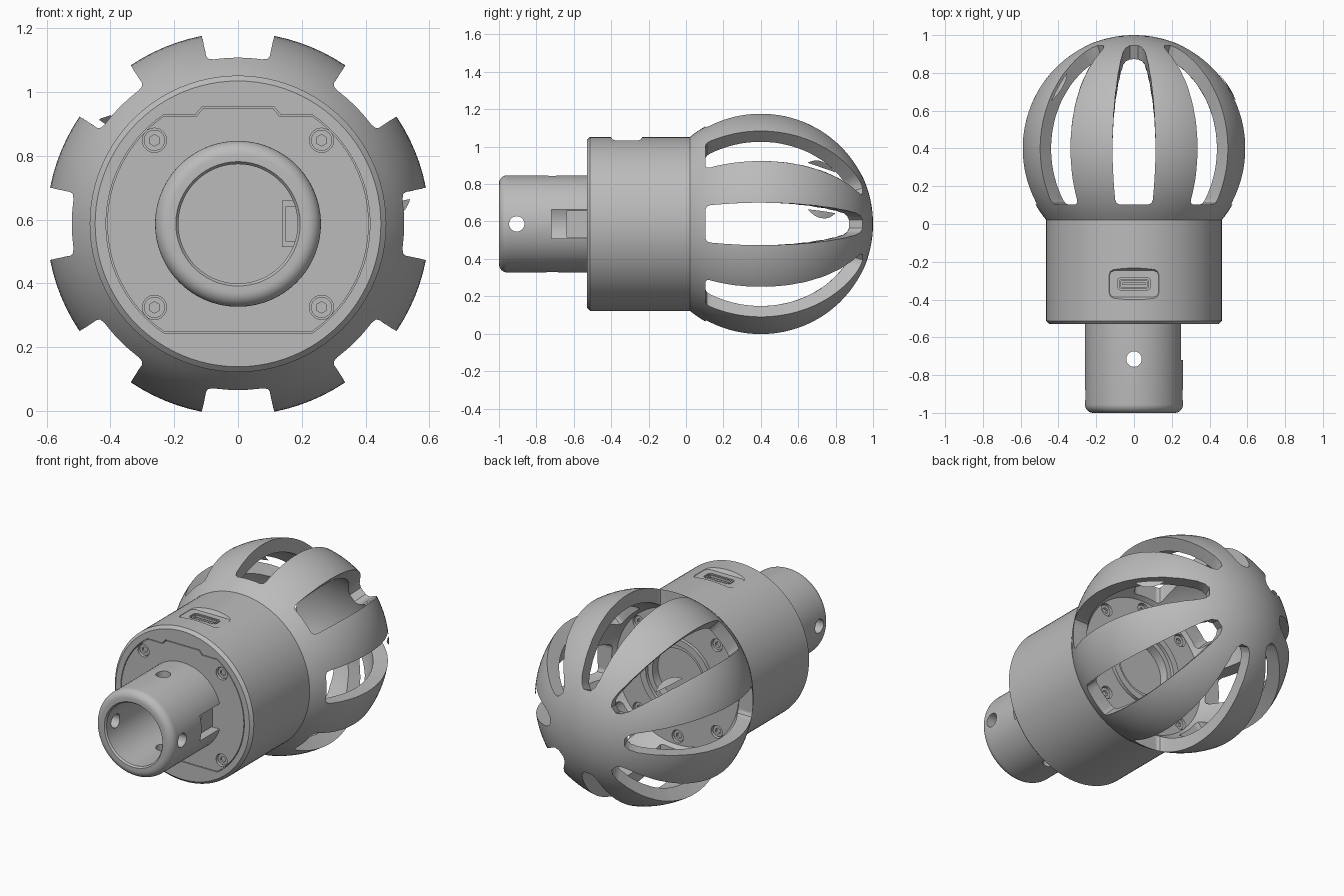
import bpy, bmesh
from math import sin, cos, pi, sqrt, asin, acos, atan2
from mathutils import Vector, Matrix

cube = bpy.data.objects.get("Cube")
if cube:
    bpy.data.objects.remove(cube, do_unlink=True)

AXIS_Z = 0.587            # height of the long axis
BALL_Y, R_OUT, R_IN = 0.4, 0.6, 0.52
R_BODY = 0.465

grey = bpy.data.materials.new("matte_grey")
grey.use_nodes = True
grey.diffuse_color = (0.5, 0.5, 0.5, 1)
grey.node_tree.nodes["Principled BSDF"].inputs["Base Color"].default_value = (0.5, 0.5, 0.5, 1)


def finish(bm, name):
    bmesh.ops.remove_doubles(bm, verts=bm.verts, dist=1e-5)
    bmesh.ops.recalc_face_normals(bm, faces=bm.faces)
    mesh = bpy.data.meshes.new(name)
    bm.to_mesh(mesh)
    bm.free()
    mesh.materials.append(grey)
    obj = bpy.data.objects.new(name, mesh)
    bpy.context.collection.objects.link(obj)
    obj.location.z = AXIS_Z
    return obj


def revolve(name, profile, steps=96, closed=True):
    """Turn a profile of (radius, y) points around the long axis."""
    bm = bmesh.new()
    vs = [bm.verts.new((r, y, 0)) for r, y in profile]
    edges = [bm.edges.new(p) for p in zip(vs, vs[1:])]
    if closed:
        edges.append(bm.edges.new((vs[-1], vs[0])))
    bmesh.ops.spin(bm, geom=vs + edges, cent=(0, 0, 0), axis=(0, 1, 0),
                   angle=2 * pi, steps=steps)
    bmesh.ops.remove_doubles(bm, verts=bm.verts, dist=1e-5)
    bmesh.ops.dissolve_degenerate(bm, edges=bm.edges, dist=1e-6)
    return finish(bm, name)


def loft(name, ring_a, ring_b):
    """Solid between two matching outlines."""
    bm = bmesh.new()
    a = [bm.verts.new(p) for p in ring_a]
    b = [bm.verts.new(p) for p in ring_b]
    n = len(a)
    bm.faces.new(a)
    bm.faces.new(b[::-1])
    for i in range(n):
        j = (i + 1) % n
        bm.faces.new((a[i], b[i], b[j], a[j]))
    return finish(bm, name)


def box(name, x, y, z):
    ring = [(x[0], y[0]), (x[1], y[0]), (x[1], y[1]), (x[0], y[1])]
    return loft(name, [(u, v, z[0]) for u, v in ring], [(u, v, z[1]) for u, v in ring])


def rod(name, start, end, radius, sides=32):
    bm = bmesh.new()
    s, e = Vector(start), Vector(end)
    rot = (e - s).to_track_quat('Z', 'Y').to_matrix().to_4x4()
    bmesh.ops.create_cone(bm, cap_ends=True, segments=sides, radius1=radius, radius2=radius,
                          depth=(e - s).length, matrix=Matrix.Translation((s + e) / 2) @ rot)
    return finish(bm, name)


def cut(obj, cutters):
    for c in cutters:
        c.hide_render = True
        mod = obj.modifiers.new("cut", 'BOOLEAN')
        mod.operation, mod.solver, mod.object = 'DIFFERENCE', 'EXACT', c
    bpy.context.view_layer.update()
    result = bpy.data.meshes.new_from_object(obj.evaluated_get(bpy.context.evaluated_depsgraph_get()))
    obj.modifiers.clear()
    obj.data = result
    for c in cutters:
        bpy.data.objects.remove(c, do_unlink=True)


def arc(radius, a0, a1, n):
    return [(radius * cos(a0 + (a1 - a0) * i / n), BALL_Y + radius * sin(a0 + (a1 - a0) * i / n))
            for i in range(n + 1)]


# Hollow ball cage
inner_end = asin((0.08 - BALL_Y) / R_IN)
outer = arc(R_OUT, -acos(R_BODY / R_OUT), pi / 2, 40)
base_y = outer[0][1]
inner = arc(R_IN, pi / 2, inner_end, 36)
cage = revolve("ball_cage", outer + inner + [(inner[-1][0], base_y)])

# Eight tapered slots: square to the axis in front, normal to the ball behind
half = [(0.103, 0.075), (0.112, 0.093), (0.13, 0.1), (0.2, 0.106), (0.3, 0.112), (0.4, 0.114),
        (0.5, 0.112), (0.6, 0.107), (0.7, 0.098), (0.8, 0.084), (0.87, 0.07),
        (0.915, 0.057), (0.935, 0.043), (0.945, 0.022)]
outline = half + [(y, -t) for y, t in reversed(half)]


def slot_ring(rho, turn):
    ring = []
    for y, t in outline:
        h = rho
        if y > BALL_Y:
            tilt = asin((y - BALL_Y) / R_OUT)
            y, h = BALL_Y + rho * sin(tilt), rho * cos(tilt)
        ring.append((h * sin(turn) + t * cos(turn), y, h * cos(turn) - t * sin(turn)))
    return ring


cut(cage, [loft("slot", slot_ring(0.4, k * pi / 4), slot_ring(0.7, k * pi / 4)) for k in range(8)])

# Main housing
FRONT = -0.53
housing = revolve("housing", [(0, FRONT), (R_BODY - 0.017, FRONT), (R_BODY, FRONT + 0.017),
                              (R_BODY, base_y), (0, base_y)], closed=False)


def plate_outline(gap):
    """Round plate with flat top and bottom, and a tab on top."""
    r, flat = 0.41 + gap, 0.338 + gap
    a = asin(flat / r)
    right = [(r * cos(-a + 2 * a * i / 24), r * sin(-a + 2 * a * i / 24)) for i in range(25)]
    right += [(0.13 + gap, flat), (0.11 + gap, flat + 0.024)]
    return right + [(-x, z) for x, z in reversed(right)]


def plate_solid(name, gap, y0, y1):
    pts = plate_outline(gap)
    return loft(name, [(x, y0, z) for x, z in pts], [(x, y1, z) for x, z in pts])


corners = [(x, z) for x in (-0.262, 0.262) for z in (-0.262, 0.262)]


def port_ring(w, d, c, z):
    """Outline with cut corners around the charging port."""
    pts = [(w - c, d), (w - c * 0.3, d - c * 0.3), (w, d - c)]
    pts += [(x, -y) for x, y in reversed(pts)]
    pts += [(-x, -y) for x, y in pts]
    return [(x, y - 0.317, z) for x, y in pts]


floor = 0.443
cut(housing, [
    plate_solid("pocket", 0.004, FRONT - 0.1, FRONT + 0.03),
    loft("recess", port_ring(0.13, 0.07, 0.025, floor), port_ring(0.16, 0.095, 0.03, floor + 0.04)),
    loft("port", port_ring(0.088, 0.033, 0.018, floor - 0.08), port_ring(0.088, 0.033, 0.018, floor + 0.01)),
])

# Charging port shell and tongue
socket = loft("port_shell", port_ring(0.08, 0.026, 0.016, floor - 0.07), port_ring(0.08, 0.026, 0.016, floor - 0.003))
cut(socket, [loft("hollow", port_ring(0.072, 0.018, 0.012, floor - 0.06), port_ring(0.072, 0.018, 0.012, floor + 0.05))])
box("port_tongue", (-0.06, 0.06), (-0.323, -0.311), (floor - 0.07, floor - 0.01))

# Front plate with countersunk screws
plate = plate_solid("front_plate", 0, FRONT, FRONT + 0.03)
cut(plate, [rod("hole", (x, FRONT - 0.05, z), (x, FRONT + 0.025, z), 0.038) for x, z in corners])
for x, z in corners:
    head = rod("front_screw", (x, FRONT + 0.012, z), (x, FRONT + 0.026, z), 0.033)
    cut(head, [rod("drive", (x, FRONT, z), (x, FRONT + 0.022, z), 0.018, 6)])

# Hollow handle tube with a rounded lip, cross holes and a side window
lip = [(0.215 + 0.045 * sin(a * pi / 16), -0.955 - 0.045 * cos(a * pi / 16)) for a in range(9)]
tube = revolve("handle_tube", [(0.187, FRONT), (0.187, -0.99), (0.195, -1.0)] + lip + [(0.26, FRONT)])
cut(tube, [rod("side_holes", (-0.4, -0.905, 0), (0.4, -0.905, 0), 0.041),
           rod("top_holes", (0, -0.715, -0.4), (0, -0.715, 0.4), 0.041),
           box("window", (0.1, 0.4), (-0.72, FRONT + 0.05), (-0.077, 0.077))])

# Connector behind the window
connector = box("connector", (0.138, 0.2), (-0.64, FRONT), (-0.073, 0.073))
cut(connector, [box("opening", (0.15, 0.19), (-0.7, -0.56), (-0.055, 0.055))])

# Inner mount disc with a raised ring around a central well
MOUNT = 0.08
disc = revolve("mount_disc", [(0, base_y), (inner[-1][0], base_y), (inner[-1][0], MOUNT),
                              (0.24, MOUNT), (0.24, MOUNT + 0.02), (0.2, MOUNT + 0.02),
                              (0.2, MOUNT), (0.17, MOUNT), (0.17, base_y + 0.005),
                              (0, base_y + 0.005)], closed=False)
spots = corners + [(0, 0.36), (0, -0.36)]
cut(disc, [rod("hole", (x, MOUNT - 0.03, z), (x, MOUNT + 0.05, z), 0.038) for x, z in spots])
for x, z in spots:
    head = rod("mount_screw", (x, MOUNT - 0.031, z), (x, MOUNT - 0.012, z), 0.033)
    cut(head, [rod("drive", (x, MOUNT - 0.025, z), (x, MOUNT, z), 0.018, 6)])

# Smooth round surfaces, keep edges crisp
bpy.ops.object.select_all(action='DESELECT')
for obj in bpy.context.collection.objects:
    if obj.type == 'MESH' and grey.name in obj.data.materials:
        obj.select_set(True)
        bpy.context.view_layer.objects.active = obj
bpy.ops.object.shade_smooth_by_angle(angle=pi / 6)
